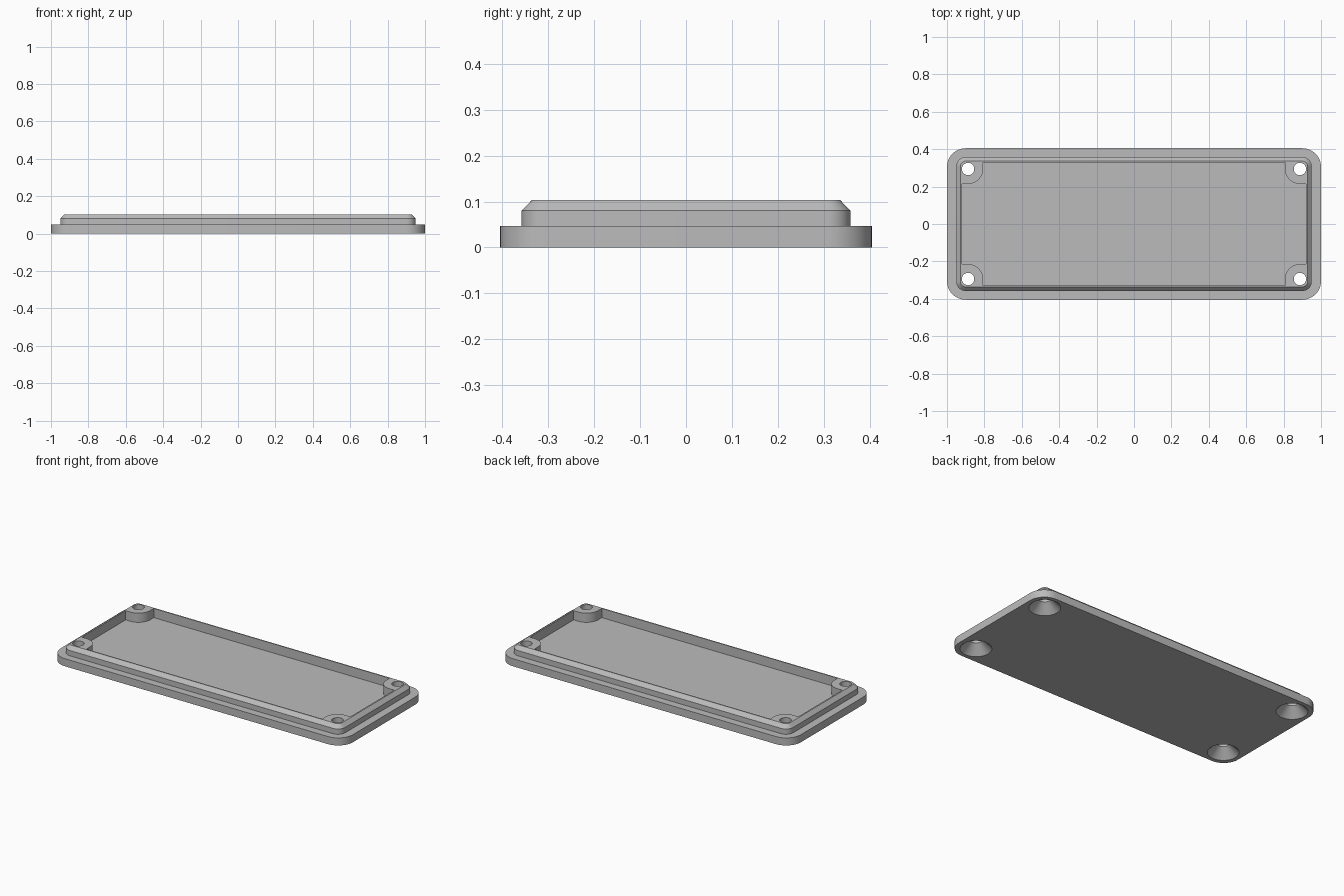
import bpy, bmesh, math

if "Cube" in bpy.data.objects:
    bpy.data.objects.remove(bpy.data.objects["Cube"])

grey = bpy.data.materials.new("mid_grey")
grey.diffuse_color = (0.5, 0.5, 0.5, 1)
grey.use_nodes = True
grey.node_tree.nodes["Principled BSDF"].inputs["Base Color"].default_value = grey.diffuse_color
QUADRANTS = [(1, 1), (-1, 1), (-1, -1), (1, -1)]


def rounded_rect(hx, hy, r, n=12):
    """Counter-clockwise outline of a rounded rectangle."""
    pts = []
    for q, (sx, sy) in enumerate(QUADRANTS):
        for i in range(n + 1):
            a = math.pi / 2 * (q + i / n)
            pts.append((sx * (hx - r) + r * math.cos(a),
                        sy * (hy - r) + r * math.sin(a)))
    return pts


def loft(name, sections):
    """Closed solid through (outline, z) sections of equal point count."""
    bm = bmesh.new()
    rings = [[bm.verts.new((x, y, z)) for x, y in pts] for pts, z in sections]
    for lo, hi in zip(rings, rings[1:]):
        for i in range(len(lo)):
            j = (i + 1) % len(lo)
            bm.faces.new((lo[i], lo[j], hi[j], hi[i]))
    bm.faces.new(rings[0][::-1])
    bm.faces.new(rings[-1])
    bmesh.ops.recalc_face_normals(bm, faces=bm.faces[:])
    mesh = bpy.data.meshes.new(name)
    bm.to_mesh(mesh)
    bm.free()
    mesh.materials.append(grey)
    obj = bpy.data.objects.new(name, mesh)
    bpy.context.collection.objects.link(obj)
    return obj


# Cover: flange, raised lip and chamfered rim
flange = rounded_rect(1.0, 0.405, 0.1)
lip = rounded_rect(0.95, 0.358, 0.05)
rim = rounded_rect(0.928, 0.336, 0.028)
cover = loft("enclosure_cover", [(flange, 0), (flange, 0.047), (lip, 0.047),
                                 (lip, 0.08), (rim, 0.103)])

# Recess outline that leaves a rounded screw boss in each corner
HX, HY, BX, BY, BR = 0.919, 0.329, 0.887, 0.294, 0.08
corner = [(HX, BY - BR)]
for i in range(13):
    a = math.pi * (1.5 - 0.5 * i / 12)
    corner.append((BX + BR * math.cos(a), BY + BR * math.sin(a)))
corner.append((BX - BR, HY))
recess = []
for sx, sy in QUADRANTS:
    pts = [(sx * x, sy * y) for x, y in corner]
    recess += pts if sx * sy > 0 else pts[::-1]
cutters = [loft("recess_cutter", [(recess, 0.046), (recess, 0.2)])]

# Countersunk screw holes
for sx, sy in QUADRANTS:
    def circle(r):
        return [(sx * BX + r * math.cos(math.tau * i / 32),
                 sy * BY + r * math.sin(math.tau * i / 32)) for i in range(32)]
    cutters.append(loft("screw_hole_cutter", [
        (circle(0.098), -0.01), (circle(0.033), 0.055), (circle(0.033), 0.2)]))

# Cut, then remove the helpers
bpy.context.view_layer.objects.active = cover
cover.select_set(True)
for c in cutters:
    c.hide_render = True
    mod = cover.modifiers.new("cut", 'BOOLEAN')
    mod.operation = 'DIFFERENCE'
    mod.solver = 'EXACT'
    mod.object = c
    bpy.ops.object.modifier_apply(modifier=mod.name)
    bpy.data.objects.remove(c)

bpy.ops.object.shade_smooth_by_angle(angle=math.radians(25))
